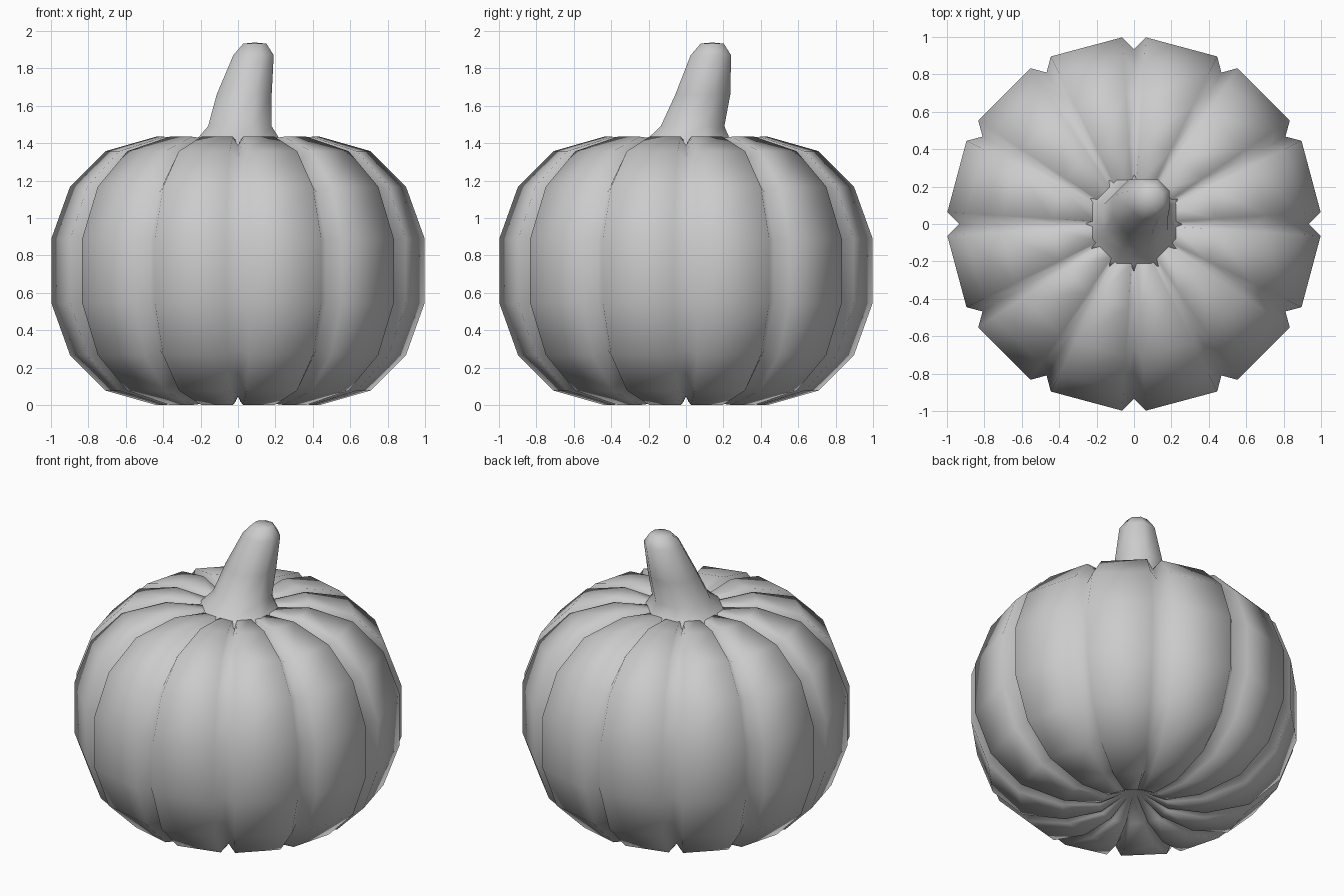
import bpy, bmesh
from math import sin, cos, radians, tau

cube = bpy.data.objects.get("Cube")
if cube:
    bpy.data.objects.remove(cube, do_unlink=True)

grey = bpy.data.materials.new("plain grey")
grey.use_nodes = True
grey.diffuse_color = (0.6, 0.6, 0.6, 1)
grey.node_tree.nodes["Principled BSDF"].inputs["Base Color"].default_value = (0.6, 0.6, 0.6, 1)


def loft(name, rings, bottom, top):
    """Skin a stack of equal rings and close both ends with a fan to a pole."""
    bm = bmesh.new()
    loops = [[bm.verts.new(p) for p in ring] for ring in rings]
    n = len(loops[0])
    low, high = bm.verts.new(bottom), bm.verts.new(top)
    for i in range(n):
        j = (i + 1) % n
        bm.faces.new((low, loops[0][j], loops[0][i]))
        bm.faces.new((loops[-1][i], loops[-1][j], high))
        for a, b in zip(loops, loops[1:]):
            bm.faces.new((a[i], a[j], b[j], b[i]))
    for face in bm.faces:
        face.smooth = True
    mesh = bpy.data.meshes.new(name)
    bm.to_mesh(mesh)
    bm.free()
    mesh.materials.append(grey)
    obj = bpy.data.objects.new(name, mesh)
    bpy.context.collection.objects.link(obj)
    return obj


# Ribbed body: twelve flat-faced ribs with a narrow groove between each pair
RIBS, MID, GROOVE = 12, 0.717, 0.935
half = [(1.0, 0.172), (0.9, 0.45), (0.71, 0.64), (0.44, 0.717), (0.21, 0.70)]
profile = [(r, -h) for r, h in reversed(half)] + half


def rib_ring(r, h):
    ring = []
    for k in range(RIBS):
        for offset, scale in ((0, GROOVE), (3.6, 1), (26.4, 1)):
            a = radians(k * 360 / RIBS + offset)
            ring.append((r * scale * cos(a), r * scale * sin(a), MID + h * scale))
    return ring


loft("pumpkin_body", [rib_ring(r, h) for r, h in profile],
     (0, 0, 0.14), (0, 0, 1.29))

# Leaning stem: eight-sided rings given as centre x, y, height and half width
SIDES = 8
stem_rings = [(0, 0, 1.35, 0.28), (0, 0.01, 1.41, 0.23), (0.01, 0.035, 1.49, 0.17),
              (0.033, 0.09, 1.66, 0.147), (0.083, 0.133, 1.87, 0.108),
              (0.09, 0.14, 1.932, 0.062)]


def stem_ring(x, y, z, w):
    r = w / cos(tau / SIDES / 2)
    angles = [(k + 0.5) * tau / SIDES for k in range(SIDES)]
    return [(x + r * cos(a), y + r * sin(a), z) for a in angles]


loft("stem", [stem_ring(*s) for s in stem_rings], (0, 0, 1.35), (0.088, 0.14, 1.938))
